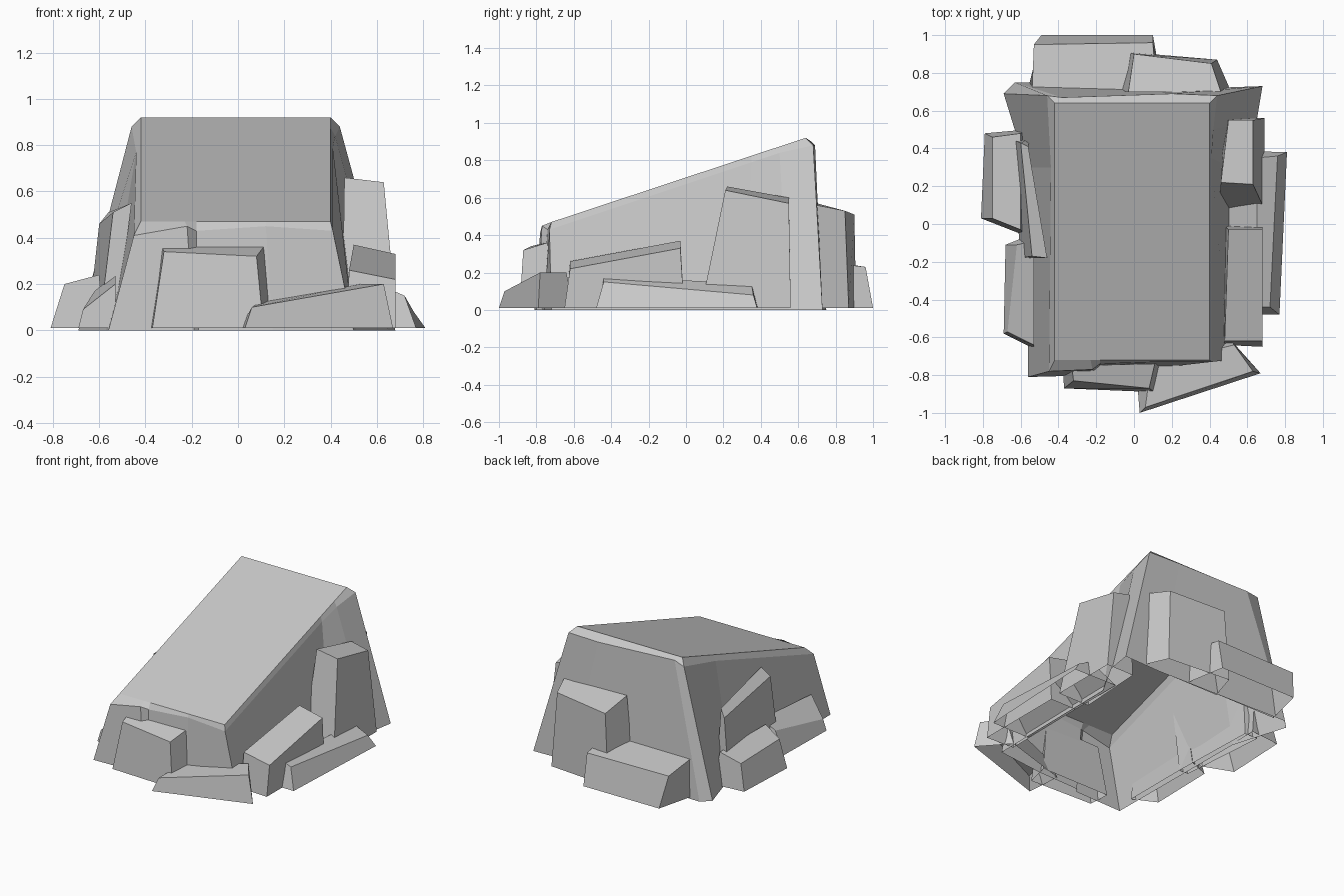
import bpy
import bmesh

cube = bpy.data.objects.get("Cube")
if cube:
    bpy.data.objects.remove(cube, do_unlink=True)

# One plain stone colour
stone = bpy.data.materials.new("stone_grey")
stone.use_nodes = True
colour = (.58, .58, .58, 1)
stone.diffuse_color = colour
stone.node_tree.nodes["Principled BSDF"].inputs["Base Color"].default_value = colour


def loft(name, rings):
    """Join counter-clockwise rings from the ground upwards into a faceted stone, open below."""
    bm = bmesh.new()
    layers = [[bm.verts.new(point) for point in ring] for ring in rings]
    count = len(layers[0])
    for lower, upper in zip(layers, layers[1:]):
        for i in range(count):
            j = (i + 1) % count
            bm.faces.new((lower[i], lower[j], upper[j], upper[i]))
    bm.faces.new(layers[-1])
    mesh = bpy.data.meshes.new(name)
    bm.to_mesh(mesh)
    bm.free()
    mesh.materials.append(stone)
    stone_object = bpy.data.objects.new(name, mesh)
    bpy.context.collection.objects.link(stone_object)
    return stone_object


def rock(name, foot, top):
    """A four-sided boulder standing just above the ground."""
    return loft(name, [[(x, y, .01) for x, y in foot], top])


def slope_height(y):
    """Height of the sloping top surface at a given depth."""
    return .47 + (y + .72) * .331


# Main sloping block: flared foot, chipped shoulder and flat ramp surface
foot = [(-.56, -.81), (-.19, -.8), (-.17, -.77), (.15, -.76), (.5, -.72), (.51, .3),
        (.65, .55), (.68, .73), (.4, .72), (-.63, .75), (-.69, .69), (-.57, .3)]
shoulder = [(-.45, -.78, .41), (-.22, -.77, .45), (-.18, -.74, .43), (.12, -.73, .45),
            (.41, -.73, .43), (.41, .35, .79), (.42, .5, .84), (.44, .68, .88),
            (.2, .69, .88), (-.38, .67, .9), (-.46, .68, .88), (-.44, .3, .77)]
ramp = [(-.42, -.72), (-.23, -.72), (-.18, -.72), (.12, -.72), (.4, -.72), (.4, .35),
        (.4, .5), (.4, .64), (.2, .64), (-.38, .64), (-.42, .64), (-.42, .3)]
loft("ramp_block",
     [[(x, y, 0) for x, y in foot],
      shoulder,
      [(x, y, slope_height(y)) for x, y in ramp]])

# Front boulders
rock("front_low_slab",
     [(.03, -1), (.67, -.79), (.5, -.6), (.01, -.75)],
     [(.06, -.97, .1), (.63, -.78, .2), (.53, -.64, .2), (.09, -.75, .12)])
rock("front_boulder",
     [(-.37, -.87), (.11, -.89), (.15, -.72), (-.38, -.72)],
     [(-.32, -.83, .34), (.08, -.87, .32), (.11, -.74, .36), (-.33, -.75, .36)])

# Left side boulders
rock("left_tall_boulder",
     [(.45, .08), (.69, .08), (.69, .56), (.48, .56)],
     [(.46, .22, .66), (.63, .21, .64), (.63, .55, .57), (.5, .55, .6)])
rock("left_front_boulder",
     [(.47, -.64), (.68, -.65), (.68, -.01), (.48, -.01)],
     [(.48, -.62, .26), (.68, -.62, .22), (.68, -.03, .33), (.5, -.03, .37)])
rock("left_low_slab",
     [(.48, -.48), (.77, -.48), (.81, .38), (.48, .39)],
     [(.65, -.44, .18), (.72, -.44, .15), (.76, .36, .08), (.65, .35, .14)])

# Right side boulders
rock("right_tall_boulder",
     [(-.65, .45), (-.6, -.18), (-.53, -.18), (-.55, .45)],
     [(-.6, .43, .46), (-.54, -.17, .51), (-.46, -.18, .55), (-.56, .41, .51)])
rock("right_rear_slab",
     [(-.79, .48), (-.81, .03), (-.58, -.06), (-.57, .5)],
     [(-.75, .46, .19), (-.75, .03, .2), (-.6, -.03, .24), (-.6, .48, .24)])
rock("right_front_slab",
     [(-.68, -.11), (-.69, -.58), (-.53, -.66), (-.53, -.05)],
     [(-.62, -.11, .17), (-.67, -.57, .09), (-.53, -.64, .2), (-.53, -.09, .24)])

# Back boulders
rock("back_tall_boulder",
     [(-.09, .71), (.51, .71), (.44, .87), (-.03, .91)],
     [(-.03, .7, .57), (.46, .7, .56), (.41, .85, .53), (.0, .9, .51)])
rock("back_low_slab",
     [(-.56, .72), (.15, .72), (.1, 1), (-.49, 1)],
     [(-.54, .7, .27), (.12, .7, .26), (.1, .96, .23), (-.53, .95, .23)])
